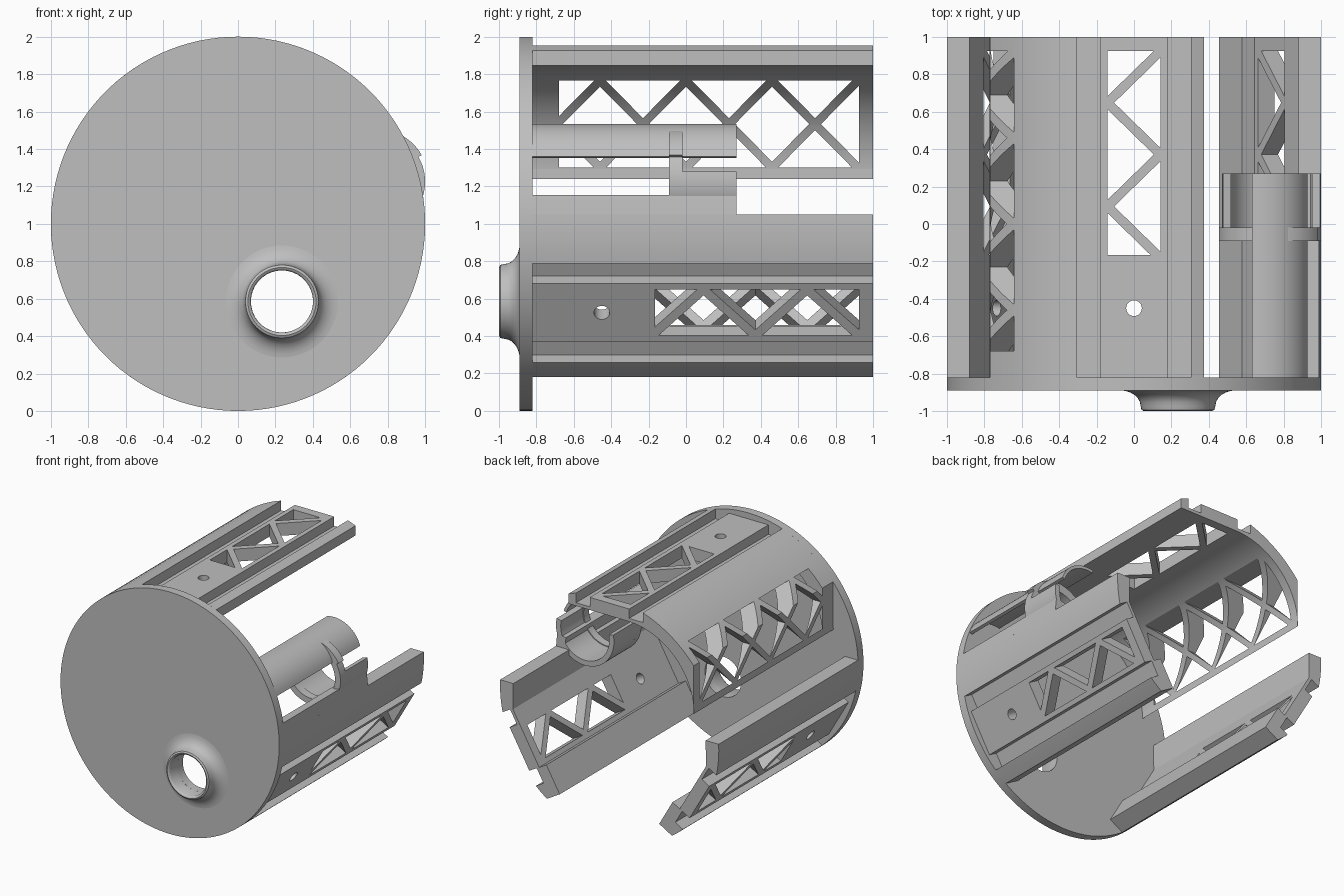
import bpy, bmesh
from math import sin, cos, asin, radians, degrees, atan2, pi
from mathutils import Matrix, Vector

cube = bpy.data.objects.get("Cube")
if cube:
    bpy.data.objects.remove(cube)

COLOUR = (0.52, 0.52, 0.52, 1)
grey = bpy.data.materials.new("light grey")
grey.use_nodes = True
grey.diffuse_color = COLOUR
grey.node_tree.nodes["Principled BSDF"].inputs["Base Color"].default_value = COLOUR

AXIS = Matrix.Translation((0, 0, 1))      # the body axis runs along y at z = 1
FRONT, BACK = -0.82, 1.0                  # inner face of the end disc, open end
PLATE = 0.846                             # distance of the flat inner planes


def finish(name, bm, matrix=Matrix()):
    bmesh.ops.transform(bm, matrix=matrix, verts=bm.verts)
    bmesh.ops.recalc_face_normals(bm, faces=bm.faces)
    mesh = bpy.data.meshes.new(name)
    bm.to_mesh(mesh)
    bm.free()
    obj = bpy.data.objects.new(name, mesh)
    bpy.context.collection.objects.link(obj)
    mesh.materials.append(grey)
    return obj


def activate(obj):
    bpy.ops.object.select_all(action='DESELECT')
    obj.select_set(True)
    bpy.context.view_layer.objects.active = obj


def smooth(obj, angle=25):
    activate(obj)
    bpy.ops.object.shade_smooth_by_angle(angle=radians(angle))


def prism(name, points, y0, y1, matrix=AXIS):
    """Extrude an (x, z) outline along y."""
    bm = bmesh.new()
    face = bm.faces.new([bm.verts.new((x, y0, z)) for x, z in points])
    out = bmesh.ops.extrude_face_region(bm, geom=[face])
    moved = [v for v in out["geom"] if isinstance(v, bmesh.types.BMVert)]
    bmesh.ops.translate(bm, verts=moved, vec=(0, y1 - y0, 0))
    return finish(name, bm, matrix)


def box(name, size, matrix):
    bm = bmesh.new()
    bmesh.ops.create_cube(bm, size=1, matrix=Matrix.Diagonal((*size, 1)))
    return finish(name, bm, matrix)


def arc(radius, a, b, step=3, center=(0, 0)):
    """Points from angle a to b in degrees, measured clockwise from the top."""
    n = max(2, int(abs(b - a) / step))
    angles = [radians(a + (b - a) * i / n) for i in range(n + 1)]
    return [(center[0] + radius * sin(t), center[1] + radius * cos(t)) for t in angles]


def band(name, center, outer, inner, a, b, y0, y1):
    obj = prism(name, arc(outer, a, b, 6) + arc(inner, b, a, 6), y0, y1,
                Matrix.Translation((center[0], 0, center[1])))
    smooth(obj)


def cut(obj, cutter):
    mod = obj.modifiers.new("cut", 'BOOLEAN')
    mod.operation, mod.solver, mod.object = 'DIFFERENCE', 'EXACT', cutter
    activate(obj)
    bpy.ops.object.modifier_apply(modifier=mod.name)
    bpy.data.objects.remove(cutter)


def lattice(width, y0, y1, depth, bars, thickness, matrix):
    """A window cutter with diagonal bars left standing."""
    cutter = box("window_cutter", (width, y1 - y0, depth),
                 matrix @ Matrix.Translation((0, (y0 + y1) / 2, 0)))
    for p, q in bars:
        d = Vector(q) - Vector(p)
        place = (Matrix.Translation(((p[0] + q[0]) / 2, (p[1] + q[1]) / 2, 0))
                 @ Matrix.Rotation(atan2(d.y, d.x), 4, 'Z'))
        cut(cutter, box("bar", (d.length + 0.1, thickness, depth + 0.1), matrix @ place))
    return cutter


def panel_openings(obj, turn):
    """Zigzag window and round hole in a mounting panel."""
    w, y0, pitch = 0.142, 0.925, 0.277
    zig = [(w if i % 2 == 0 else -w, y0 - pitch * i) for i in range(5)]
    place = AXIS @ turn @ Matrix.Translation((0, 0, 0.86))
    cut(obj, lattice(2 * w, -0.165, y0, 0.4, list(zip(zig, zig[1:])), 0.05, place))
    bm = bmesh.new()
    bmesh.ops.create_cone(bm, cap_ends=True, segments=24, radius1=0.042, radius2=0.042, depth=0.4)
    cut(obj, finish("hole_cutter", bm, place @ Matrix.Translation((0, -0.45, 0))))


# Raised plate between two grooves, shared by all panels
groove = [(-0.305, 0.872), (-0.18, 0.872), (-0.18, 0.95),
          (0.18, 0.95), (0.18, 0.872), (0.305, 0.872)]
rail = degrees(asin(0.305))

# Top panel with the curved side wall; the wall tapers to a thin lower edge
clip = 0.77
hollow, hollow_center = 0.61, (-0.163, PLATE - 0.61)
top = prism("top_panel_and_side_wall",
            arc(1, -degrees(asin(clip)), -rail) + groove
            + arc(1, rail, degrees(asin(0.375))) + [(0.375, PLATE)]
            + arc(hollow, 0, -89, 3, hollow_center) + [(-clip, 0.24)],
            FRONT, BACK)
panel_openings(top, Matrix())

# Crossed lattice window in the side wall
cell, h = 0.46, 0.233
crosses = []
for i in range(-2, 2):
    a, b = i * cell, (i + 1) * cell
    crosses += [((-h, a), (h, b)), ((h, a), (-h, b))]
cut(top, lattice(2 * h, -0.68, 0.925, 0.6, crosses, 0.045,
                 Matrix.Translation((-0.65, 0, 1.533)) @ Matrix.Rotation(pi / 2, 4, 'Y')))
smooth(top)

# Two lower panels, mirrored in outline, each with a thick lower edge inside
lower = (arc(1, -32.9, -rail) + groove + arc(1, rail, degrees(asin(0.424)))
         + [(0.424, 0.77), (0.18, 0.77), (0.18, PLATE), (-0.30, PLATE), (-0.483, 0.737)])
for name, degree, flip in (("lower_left_panel", 120, 1), ("lower_right_panel", 240, -1)):
    turn = Matrix.Rotation(radians(degree), 4, 'Y')
    panel = prism(name, [(flip * s, n) for s, n in lower], FRONT, BACK, AXIS @ turn)
    panel_openings(panel, turn)
    smooth(panel)

# Raised part of the lower left wall, below the tube holder
band("wall_extension", (0, 1), 1.0, 0.92, 81.1, 87.2, FRONT, 0.27)

# Tube holder: long cover strip, closed ring and open trough
tube = (0.735, 1.225)
band("tube_cover", (0.69, 1.285), 0.25, 0.225, -14, 72.5, FRONT, 0.27)
band("tube_ring_upper", tube, 0.285, 0.215, -80, 60, -0.09, -0.02)
band("tube_ring_lower", tube, 0.265, 0.215, 60, 280, -0.09, -0.02)
band("tube_trough", tube, 0.265, 0.222, 78, 282, -0.02, 0.27)

# End disc with the port hole
port = (0.235, 0.585)
disc = prism("end_disc", arc(1, 0, 357, 3), -0.89, FRONT)
cut(disc, prism("port_cutter", arc(0.166, 0, 350, 10), -1.1, -0.7,
                Matrix.Translation((port[0], 0, port[1]))))
smooth(disc)

# Flared port collar, turned around its axis
fillet = [(0.31 - 0.11 * cos(t), -0.972 + 0.083 * sin(t))
          for t in (radians(15 * i) for i in range(7))]
profile = [(0.166, -0.85), (0.166, -0.985), (0.172, -0.996), (0.182, -1), (0.195, -0.993)] + fillet
bm = bmesh.new()
verts = [bm.verts.new((r, y, 0)) for r, y in profile]
edges = [bm.edges.new(pair) for pair in zip(verts, verts[1:])]
bmesh.ops.spin(bm, geom=verts + edges, cent=(0, 0, 0), axis=(0, 1, 0),
               angle=2 * pi, steps=48, use_merge=True)
bmesh.ops.remove_doubles(bm, verts=bm.verts, dist=0.0005)
smooth(finish("port_collar", bm, Matrix.Translation((port[0], 0, port[1]))), 40)
